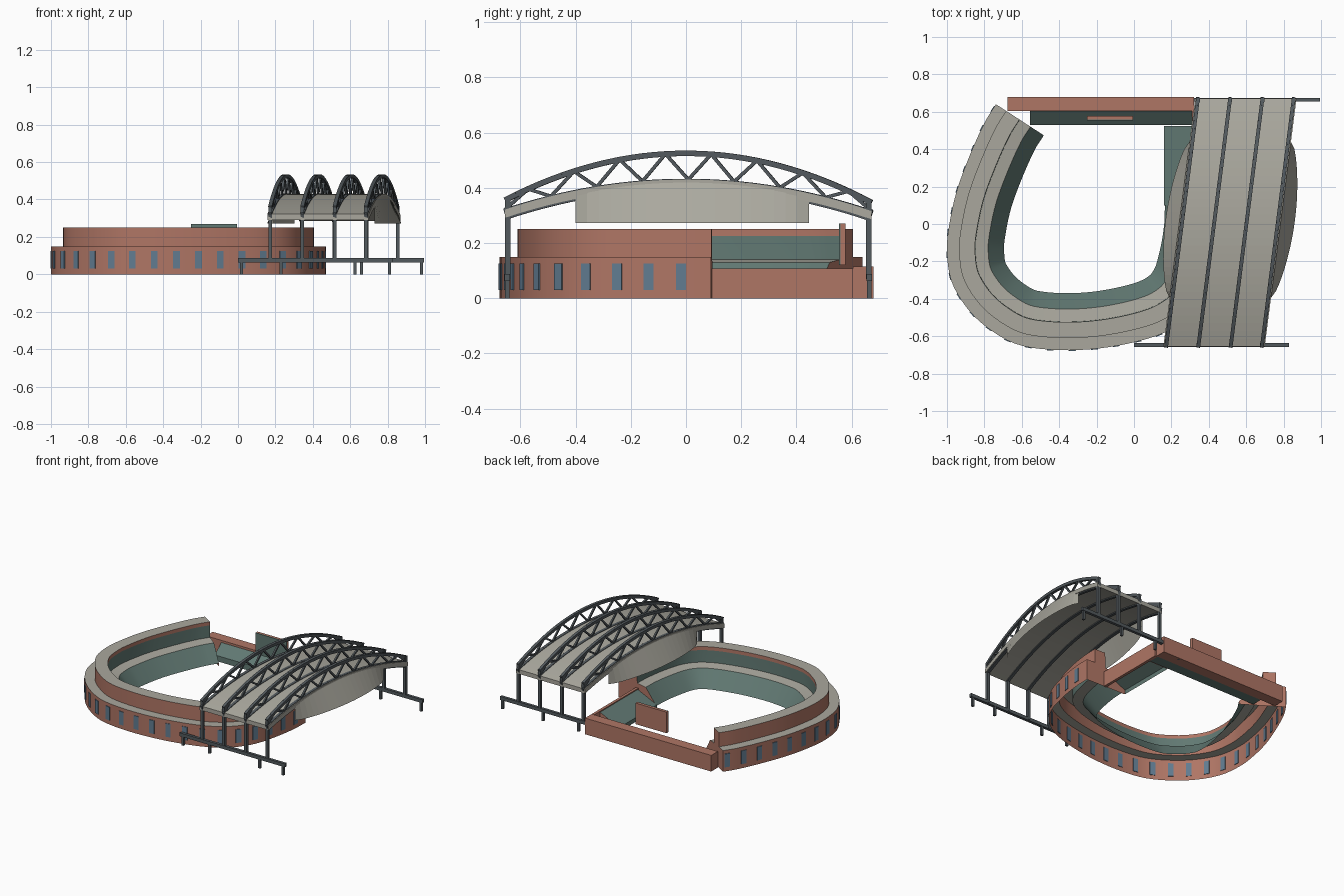
import bpy, bmesh, math
from mathutils import Vector, Matrix

if "Cube" in bpy.data.objects:
    bpy.data.objects.remove(bpy.data.objects["Cube"])


def material(name, rgb):
    m = bpy.data.materials.new(name)
    m.diffuse_color = (*rgb, 1)
    m.use_nodes = True
    m.node_tree.nodes["Principled BSDF"].inputs["Base Color"].default_value = m.diffuse_color
    return m


BRICK = material("brick", (0.43, 0.18, 0.13))
SEATS = material("seat_green", (0.12, 0.19, 0.17))
STONE = material("concrete", (0.40, 0.39, 0.34))
STEEL = material("steel", (0.085, 0.10, 0.11))
GLASS = material("glass", (0.12, 0.20, 0.28))


def make(name, bm, *mats):
    bmesh.ops.remove_doubles(bm, verts=bm.verts, dist=1e-5)
    bmesh.ops.recalc_face_normals(bm, faces=bm.faces)
    me = bpy.data.meshes.new(name)
    bm.to_mesh(me)
    bm.free()
    for m in mats:
        me.materials.append(m)
    ob = bpy.data.objects.new(name, me)
    bpy.context.collection.objects.link(ob)
    return ob


def box(bm, lo, hi):
    lo, hi = Vector(lo), Vector(hi)
    mat = Matrix.Translation((lo + hi) / 2) @ Matrix.Diagonal((*(hi - lo), 1))
    bmesh.ops.create_cube(bm, size=1, matrix=mat)


def beam(bm, a, b, w, h):
    a, b = Vector(a), Vector(b)
    d = b - a
    side = d.cross(Vector((0, 0, 1)))
    side = side.normalized() if side.length > 1e-4 else Vector((1, 0, 0))
    up = side.cross(d).normalized()
    rot = Matrix((side, d.normalized(), up)).transposed().to_4x4()
    mat = Matrix.Translation((a + b) / 2) @ rot @ Matrix.Diagonal((w, d.length, h, 1))
    bmesh.ops.create_cube(bm, size=1, matrix=mat)


def prism_x(bm, pts, x0, x1):
    # (y, z) outline extruded along x
    f = bm.faces.new([bm.verts.new((x0, y, z)) for y, z in pts])
    r = bmesh.ops.extrude_face_region(bm, geom=[f])
    bm.faces.ensure_lookup_table()
    vs = [v for v in r["geom"] if isinstance(v, bmesh.types.BMVert)]
    bmesh.ops.translate(bm, verts=vs, vec=(x1 - x0, 0, 0))


# Outer plan of the bowl, smoothed with a Catmull-Rom curve
plan = [(-.738, .64), (-.80, .54), (-.877, .37), (-.947, .18), (-.987, 0), (-1, -.14),
        (-.978, -.3), (-.90, -.44), (-.79, -.55), (-.635, -.64), (-.45, -.672),
        (-.235, -.67), (-.02, -.637), (.165, -.58), (.30, -.49), (.39, -.36),
        (.44, -.19), (.465, -.03), (.47, .09)]
P = [Vector(p) for p in plan]
P = [2 * P[0] - P[1]] + P + [2 * P[-1] - P[-2]]
path = []
for i in range(1, len(P) - 2):
    a, b, c, d = P[i - 1:i + 3]
    for k in range(4):
        t = k / 4
        path.append(.5 * (2 * b + (c - a) * t + (2 * a - 5 * b + 4 * c - d) * t * t
                          + (3 * b - a - 3 * c + d) * t ** 3))
path.append(P[-2])


def normal(i):
    d = path[min(i + 1, len(path) - 1)] - path[max(i - 1, 0)]
    return Vector((-d.y, d.x)).normalized()


# Bowl: walls, terrace, roof ring, upper wall of seats, concourse, lower seats
section = [(0, 0), (0, .15), (.065, .15), (.065, .25), (.15, .25), (.15, .225),
           (.152, .14), (.22, .13), (.305, .02)]
strip_mat = [0, 2, 0, 2, 0, 1, 2, 1]
bm = bmesh.new()
rings = []
for i, p in enumerate(path):
    n = normal(i)
    rings.append([bm.verts.new((p.x + n.x * s, p.y + n.y * s, z)) for s, z in section])
for a, b in zip(rings, rings[1:]):
    for j, m in enumerate(strip_mat):
        bm.faces.new((a[j], b[j], b[j + 1], a[j + 1])).material_index = m
for i in (0, -1):
    foot = bm.verts.new((rings[i][-1].co.x, rings[i][-1].co.y, 0))
    bm.faces.new(rings[i] + [foot])
bowl = make("seating_bowl", bm, BRICK, SEATS, STONE)
bpy.context.view_layer.objects.active = bowl
bowl.select_set(True)
bpy.ops.object.shade_smooth_by_angle(angle=math.radians(25))

# Windows spaced evenly round the lower wall
bm = bmesh.new()
travel, due = 0, .03
for i, (a, b) in enumerate(zip(path, path[1:])):
    L = (b - a).length
    while due <= travel + L:
        p = a.lerp(b, (due - travel) / L)
        d = (b - a).normalized() * .018
        beam(bm, (p.x - d.x, p.y - d.y, .078), (p.x + d.x, p.y + d.y, .078), .008, .095)
        due += .118
    travel += L
make("windows", bm, GLASS)

# Back wall and centre stand
bm = bmesh.new()
box(bm, (-.675, .605, 0), (.32, .68, .115))
make("back_wall", bm, BRICK)
bm = bmesh.new()
prism_x(bm, [(.53, 0), (.53, .04), (.605, .10), (.605, 0)], -.555, .31)
make("centre_stand", bm, SEATS)

# Side stand with its brick back
bm = bmesh.new()
v = [[bm.verts.new((x, y, z)) for x, z in ((.16, 0), (.16, .03), (.31, .10), (.31, 0))]
     for y in (.10, .525)]
bm.faces.new((v[0][0], v[0][1], v[1][1], v[1][0]))
bm.faces.new((v[0][1], v[0][2], v[1][2], v[1][1]))
for q in v:
    bm.faces.new(q).material_index = 1
make("side_stand", bm, SEATS, BRICK)
bm = bmesh.new()
box(bm, (.31, .09, 0), (.33, .605, .107))
make("side_stand_back_wall", bm, BRICK)

# Scoreboard
bm = bmesh.new()
box(bm, (-.25, .56, .12), (-.005, .577, .27))
make("scoreboard", bm, BRICK)
bm = bmesh.new()
box(bm, (-.25, .554, .12), (-.005, .56, .27))
make("scoreboard_face", bm, SEATS)

# Skewed arched roof: height and sideways shift depend on y
Y0, Y1 = -.655, .672
TRUSS_X = (.172, .344, .517, .684)


def skew(y):
    return .17 * (y - Y0) / (Y1 - Y0)


def roof_z(y):
    return .43 - .11 * (y / .66) ** 2


def chord_z(y):
    return .525 - .172 * (y / .66) ** 2


N = 32
ys = [Y0 + (Y1 - Y0) * i / N for i in range(N + 1)]
bm = bmesh.new()
rows = []
for y in ys:
    xa, xb, z = TRUSS_X[0] - .015 + skew(y), TRUSS_X[-1] + .015 + skew(y), roof_z(y)
    rows.append([bm.verts.new(c) for c in ((xa, y, z), (xb, y, z), (xb, y, z - .03), (xa, y, z - .03))])
for a, b in zip(rows, rows[1:]):
    for j in range(4):
        bm.faces.new((a[j], a[j - 1], b[j - 1], b[j]))
bm.faces.new(rows[0])
bm.faces.new(rows[-1])
make("roof_panel", bm, STONE)

# Bulging skirts under both long roof edges
for name, x, s in (("left_skirt", TRUSS_X[0] - .012, -1), ("right_skirt", TRUSS_X[-1] + .012, 1)):
    bm = bmesh.new()
    prev = None
    for i in range(21):
        t = i / 20
        y = -.4 + .845 * t
        bulge = .078 * math.sin(math.pi * t) ** .6
        cur = [bm.verts.new((x + skew(y), y, roof_z(y) - .005)),
               bm.verts.new((x + skew(y) + s * bulge, y, .272))]
        if prev:
            bm.faces.new((prev[0], prev[1], cur[1], cur[0]))
        prev = cur
    make(name, bm, STONE)

# Four trusses: top chord, bottom chord, zigzag web, end columns
for k, x in enumerate(TRUSS_X):
    bm = bmesh.new()
    for a, b in zip(ys, ys[1:]):
        beam(bm, (x + skew(a), a, chord_z(a)), (x + skew(b), b, chord_z(b)), .02, .02)
        beam(bm, (x + skew(a), a, roof_z(a) - .017), (x + skew(b), b, roof_z(b) - .017), .02, .04)
    nodes = [(x + skew(y), y, (roof_z if i % 2 == 0 else chord_z)(y)) for i, y in enumerate(ys[::2])]
    for a, b in zip(nodes, nodes[1:]):
        beam(bm, a, b, .012, .012)
    for y in (Y0, Y1):
        xc = x + skew(y)
        yc = y + (.01 if y < 0 else -.01)
        box(bm, (xc - .01, yc - .01, .07), (xc + .01, yc + .01, .36))
    make(f"roof_truss_{k + 1}", bm, STEEL)

# Ground rails with short legs
for name, y, x0, x1, legs in (("front_rail", -.647, 0, .83, (.02, .23, .625, .81)),
                              ("back_rail", .664, .165, .995, (.185, .38, .66, .98))):
    bm = bmesh.new()
    box(bm, (x0, y - .01, .063), (x1, y + .01, .087))
    for x in legs:
        box(bm, (x - .008, y - .008, 0), (x + .008, y + .008, .065))
    make(name, bm, STEEL)
